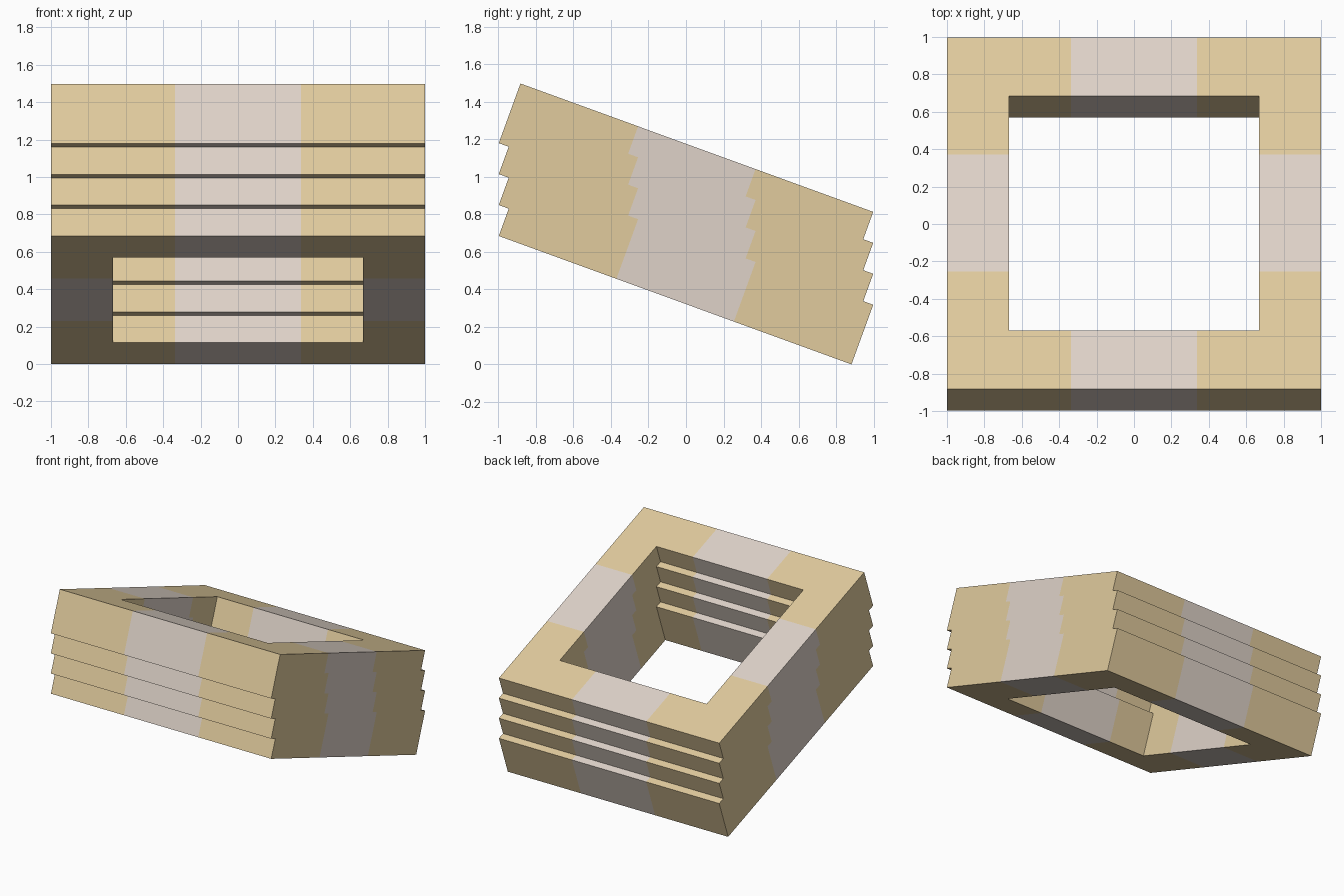
import bpy
import bmesh
import math

cube = bpy.data.objects.get("Cube")
if cube:
    bpy.data.objects.remove(cube, do_unlink=True)


def material(name, rgb):
    m = bpy.data.materials.new(name)
    m.use_nodes = True
    colour = (*rgb, 1.0)
    m.diffuse_color = colour
    m.node_tree.nodes["Principled BSDF"].inputs["Base Color"].default_value = colour
    return m


tan = material("sand tan", (0.752, 0.597, 0.337))
grey = material("pale warm grey", (0.737, 0.651, 0.584))

# The square frame slopes down towards the back by 20 degrees
TILT = math.radians(20)
COS, SIN = math.cos(TILT), math.sin(TILT)
TOP_Y, TOP_Z = -0.882, 1.497           # upper front edge
SHORT, LONG = 0.155, 0.338             # heights of the stepped courses
STEP = SHORT * math.tan(TILT)          # how far each course is shifted back

# Grid of blocks: breaks across, and breaks along the slope
X_BREAKS = [-1, -0.667, -0.337, 0.337, 0.667, 1]
U_BREAKS = [0, 0.333, 0.667, 1.333, 1.667, 2]
# Front-facing walls have the tall course on top, the others at the bottom
TALL_ON_TOP = [True, False, False, False, True, False]


def wall_profile(row):
    """Stepped wall line as (y, z) points, from the top down."""
    heights = [SHORT] * 3
    heights.insert(0 if TALL_ON_TOP[row] else 3, LONG)
    u, v, points = U_BREAKS[row], 0.0, []
    for h in heights:
        points.append((u, v))
        v += h
        points.append((u, v))
        u += STEP
    return [(TOP_Y + u * COS - v * SIN, TOP_Z - u * SIN - v * COS)
            for u, v in points]


PROFILES = [wall_profile(r) for r in range(6)]


def build_part(name, cells, mat):
    """Closed solid from (column, row) cells, with no inner faces."""
    bm = bmesh.new()
    cache = {}

    def vert(c, r, k):
        if (c, r, k) not in cache:
            cache[c, r, k] = bm.verts.new((X_BREAKS[c], *PROFILES[r][k]))
        return cache[c, r, k]

    for c, r in cells:
        # Stepped walls at the front and back of the cell
        for edge, neighbour in ((r, r - 1), (r + 1, r + 1)):
            if (c, neighbour) not in cells:
                for k in range(7):
                    bm.faces.new([vert(c, edge, k), vert(c + 1, edge, k),
                                  vert(c + 1, edge, k + 1), vert(c, edge, k + 1)])
        # Flat sides
        for edge, neighbour in ((c, c - 1), (c + 1, c + 1)):
            if (neighbour, r) not in cells:
                bm.faces.new([vert(edge, r, k) for k in range(8)] +
                             [vert(edge, r + 1, k) for k in reversed(range(8))])
        # Top and bottom
        for k in (0, 7):
            bm.faces.new([vert(c, r, k), vert(c + 1, r, k),
                          vert(c + 1, r + 1, k), vert(c, r + 1, k)])
    bmesh.ops.recalc_face_normals(bm, faces=bm.faces[:])
    mesh = bpy.data.meshes.new(name)
    bm.to_mesh(mesh)
    bm.free()
    mesh.materials.append(mat)
    bpy.context.collection.objects.link(bpy.data.objects.new(name, mesh))


# L-shaped corner blocks
for side, outer, inner in (("right", 0, 1), ("left", 4, 3)):
    for end, last, nxt in (("front", 0, 1), ("back", 4, 3)):
        build_part(f"{end}_{side}_corner",
                   [(outer, last), (outer, nxt), (inner, last)], tan)

# Middle blocks between the corners
for name, cell in (("front_middle", (2, 0)), ("back_middle", (2, 4)),
                   ("right_middle", (0, 2)), ("left_middle", (4, 2))):
    build_part(name, [cell], grey)
